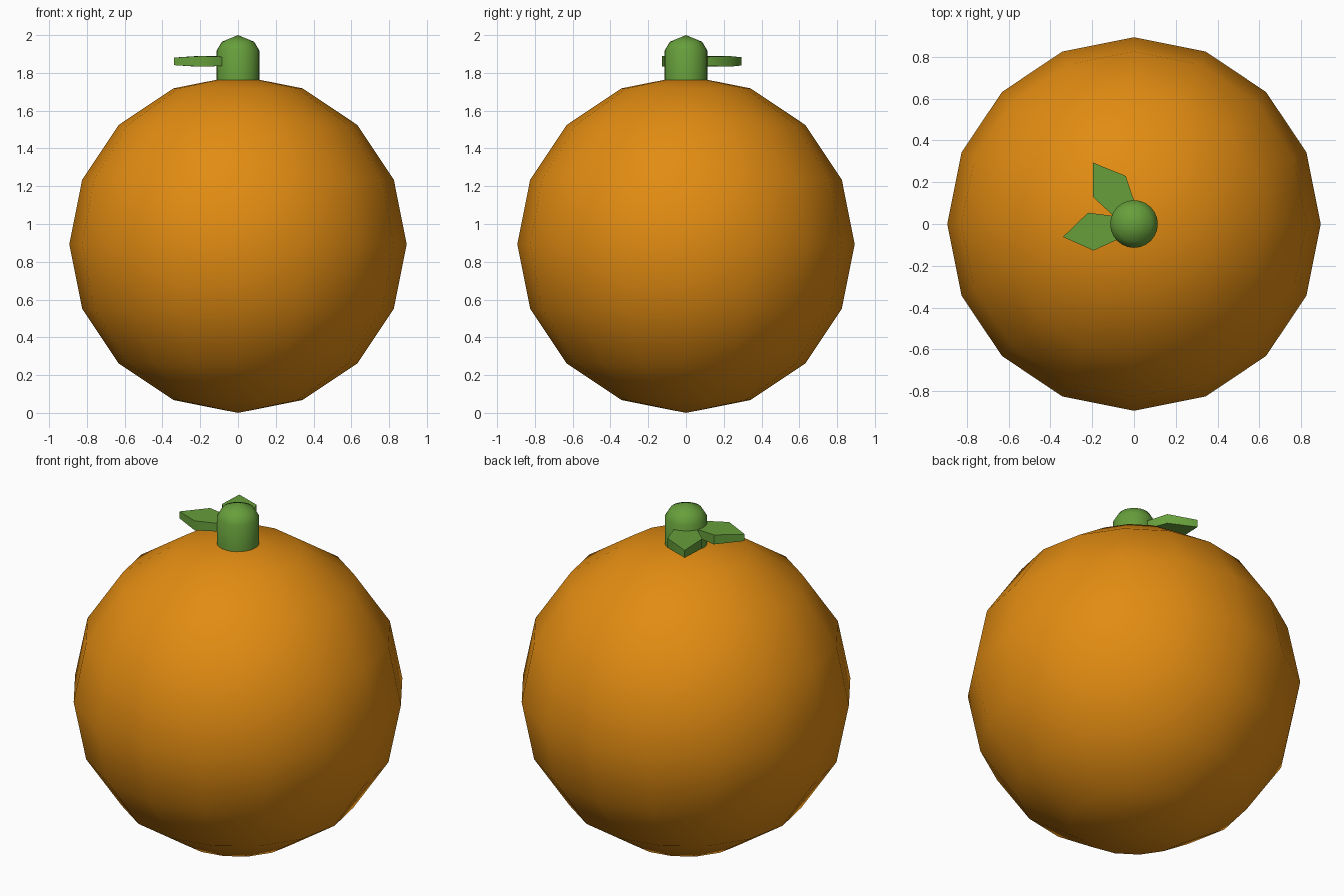
import bpy, bmesh, math

if "Cube" in bpy.data.objects:
    bpy.data.objects.remove(bpy.data.objects["Cube"])


def material(name, rgb):
    m = bpy.data.materials.new(name)
    m.diffuse_color = (*rgb, 1)
    m.use_nodes = True
    m.node_tree.nodes["Principled BSDF"].inputs["Base Color"].default_value = m.diffuse_color
    return m


ORANGE = material("orange peel", (0.76, 0.262, 0.006))
GREEN = material("leaf green", (0.135, 0.345, 0.044))


def make_object(name, bm, mat):
    bmesh.ops.recalc_face_normals(bm, faces=bm.faces)
    for f in bm.faces:
        f.smooth = True
    me = bpy.data.meshes.new(name)
    bm.to_mesh(me)
    bm.free()
    me.materials.append(mat)
    ob = bpy.data.objects.new(name, me)
    bpy.context.collection.objects.link(ob)
    return ob


# Fruit: low-poly sphere with smooth shading
R = 0.893
bm = bmesh.new()
bmesh.ops.create_uvsphere(bm, u_segments=16, v_segments=8, radius=R)
make_object("fruit_body", bm, ORANGE).location.z = R

# Stem: round post with a domed cap
SIDES = 24
bm = bmesh.new()
rings = []
for r, z in [(0.114, 1.755), (0.114, 1.917), (0.085, 1.965)]:
    rings.append([bm.verts.new((r * math.cos(2 * math.pi * i / SIDES),
                                r * math.sin(2 * math.pi * i / SIDES), z))
                  for i in range(SIDES)])
top = bm.verts.new((0, 0, 2.0))
for i in range(SIDES):
    j = (i + 1) % SIDES
    for a, b in zip(rings, rings[1:]):
        bm.faces.new((a[i], a[j], b[j], b[i]))
    bm.faces.new((rings[-1][i], rings[-1][j], top))
bm.faces.new(rings[0])
stem = make_object("stem", bm, GREEN)


# Leaves: outline points (x, y, half thickness) made into thin slabs
def leaf(name, outline, zc=1.861):
    bm = bmesh.new()
    up = [bm.verts.new((x, y, zc + t)) for x, y, t in outline]
    low = [bm.verts.new((x, y, zc - t)) for x, y, t in outline]
    bm.faces.new(up)
    bm.faces.new(low)
    n = len(up)
    for i in range(n):
        j = (i + 1) % n
        bm.faces.new((up[i], up[j], low[j], low[i]))
    return make_object(name, bm, GREEN)


leaves = [
    leaf("side_leaf", [(-0.05, 0.03, 0.023), (-0.11, 0.04, 0.024), (-0.22, 0.054, 0.028),
                       (-0.34, -0.062, 0.02), (-0.194, -0.127, 0.028),
                       (-0.08, -0.075, 0.024), (-0.03, -0.04, 0.023)]),
    leaf("back_leaf", [(-0.06, 0.0, 0.023), (-0.105, 0.045, 0.024), (-0.197, 0.13, 0.028),
                       (-0.197, 0.294, 0.022), (-0.04, 0.23, 0.028),
                       (0.0, 0.113, 0.024), (0.01, 0.05, 0.023)]),
]

# Keep the slab and stem edges crisp
bpy.ops.object.select_all(action='DESELECT')
for ob in leaves + [stem]:
    ob.select_set(True)
bpy.context.view_layer.objects.active = stem
bpy.ops.object.shade_smooth_by_angle(angle=math.radians(50))
